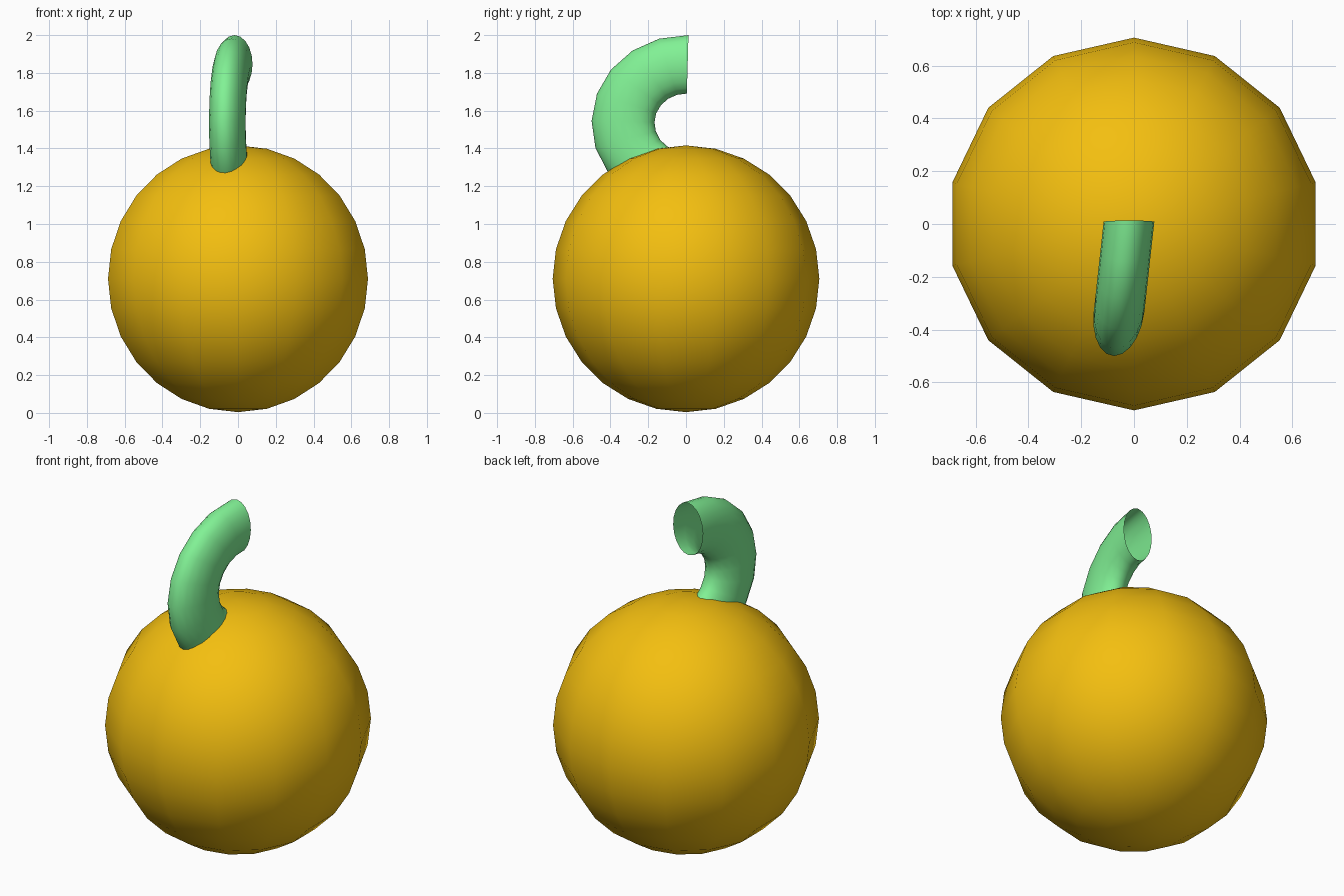
import bpy, bmesh
from math import sin, cos, pi, radians

if "Cube" in bpy.data.objects:
    bpy.data.objects.remove(bpy.data.objects["Cube"])


def add_object(name, bm, color):
    mesh = bpy.data.meshes.new(name)
    bmesh.ops.recalc_face_normals(bm, faces=bm.faces)
    for f in bm.faces:
        f.smooth = True
    bm.to_mesh(mesh)
    bm.free()
    obj = bpy.data.objects.new(name, mesh)
    bpy.context.collection.objects.link(obj)
    mat = bpy.data.materials.new(name + "_color")
    mat.diffuse_color = color
    mat.use_nodes = True
    mat.node_tree.nodes["Principled BSDF"].inputs["Base Color"].default_value = mat.diffuse_color
    mesh.materials.append(mat)
    return obj


# Round fruit body: 14-sided globe
bm = bmesh.new()
bmesh.ops.create_uvsphere(bm, u_segments=14, v_segments=14, radius=0.706)
bmesh.ops.translate(bm, verts=bm.verts, vec=(0, 0, 0.71))
add_object("fruit_body", bm, (0.90, 0.52, 0.005, 1))

# Curved stem: open-ended half ring with a flattened oval section
STEPS, SIDES = 10, 20
bm = bmesh.new()
rings = []
for i in range(STEPS + 1):
    a = radians(-1.5) + pi * i / STEPS
    ring = []
    for j in range(SIDES):
        t = 2 * pi * j / SIDES
        r = 0.667 + 0.333 * cos(t)
        y = -0.5 * r * sin(a)
        z = 1.535 + 0.465 * r * cos(a)
        x = -0.02 + 0.11 * y + 0.096 * sin(t)
        ring.append(bm.verts.new((x, y, z)))
    rings.append(ring)
for r0, r1 in zip(rings, rings[1:]):
    for j in range(SIDES):
        k = (j + 1) % SIDES
        bm.faces.new((r0[j], r0[k], r1[k], r1[j]))
add_object("stem", bm, (0.22, 0.88, 0.30, 1))
